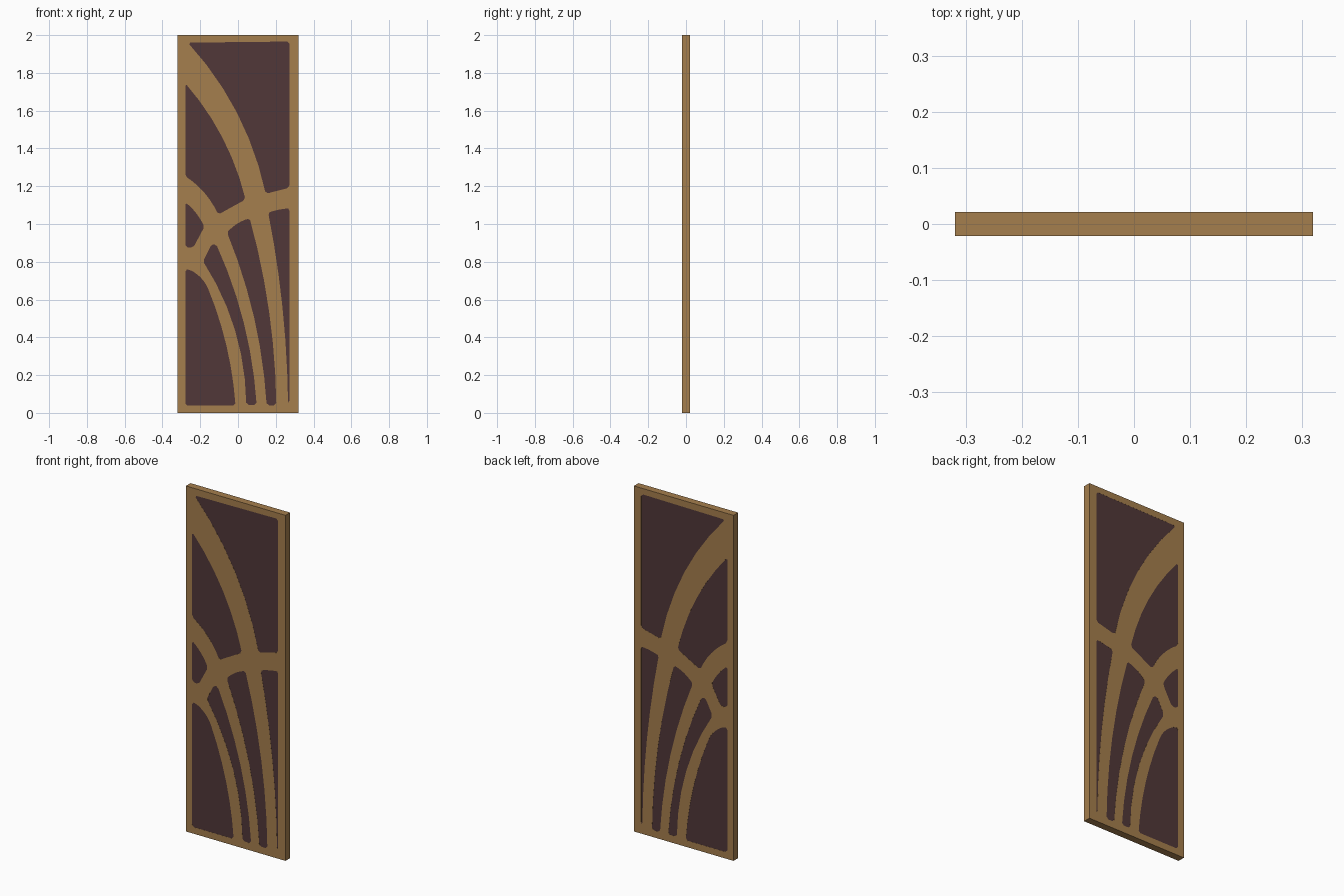
import bpy, bmesh
from mathutils import Vector

if "Cube" in bpy.data.objects:
    bpy.data.objects.remove(bpy.data.objects["Cube"])

HALF_W, HEIGHT, HALF_T = 0.319, 2.0, 0.021
L, R = -0.279, 0.272  # inner sides of the border


def material(name, rgb):
    m = bpy.data.materials.new(name)
    m.diffuse_color = (*rgb, 1.0)
    m.use_nodes = True
    m.node_tree.nodes["Principled BSDF"].inputs["Base Color"].default_value = m.diffuse_color
    return m


wood = material("warm wood", (0.376, 0.209, 0.074))
dark = material("dark brown panel", (0.082, 0.039, 0.040))


def bowed_outline(corners, segments=6, soften=0.012):
    """Clockwise corners (x, z, bow); bow swells the edge to the next corner."""
    pts, is_corner = [], []
    for i, (x, z, bow) in enumerate(corners):
        a, b = Vector((x, z)), Vector(corners[(i + 1) % len(corners)][:2])
        d = (b - a).normalized()
        out = Vector((-d.y, d.x))
        n = segments if bow else 1
        for k in range(n):
            t = k / n
            pts.append(a.lerp(b, t) + out * bow * 4 * t * (1 - t))
            is_corner.append(k == 0)
    result = []
    for i, p in enumerate(pts):  # clip the sharp corners
        if not is_corner[i]:
            result.append(p)
            continue
        for q in (pts[i - 1], pts[(i + 1) % len(pts)]):
            length = (q - p).length
            result.append(p + (q - p) / length * min(soften, 0.35 * length))
    return result


def slab(name, outlines, half_depth, mat):
    """Extrude flat outlines; outlines inside the first become holes."""
    cu = bpy.data.curves.new(name, 'CURVE')
    cu.dimensions = '2D'
    cu.fill_mode = 'BOTH'
    cu.extrude = half_depth
    for pts in outlines:
        sp = cu.splines.new('POLY')
        sp.points.add(len(pts) - 1)
        for p, (x, z) in zip(sp.points, pts):
            p.co = (x, z, 0, 1)
        sp.use_cyclic_u = True
        sp.use_smooth = False
    tmp = bpy.data.objects.new(name + "_curve", cu)
    bpy.context.collection.objects.link(tmp)
    dg = bpy.context.evaluated_depsgraph_get()
    me = bpy.data.meshes.new_from_object(tmp.evaluated_get(dg))
    bpy.data.objects.remove(tmp)
    bm = bmesh.new()
    bm.from_mesh(me)
    bmesh.ops.remove_doubles(bm, verts=bm.verts, dist=1e-5)
    for v in bm.verts:  # stand the slab up, front towards -y
        x, y, z = v.co
        v.co = (x, -z, y)
    bmesh.ops.recalc_face_normals(bm, faces=bm.faces)
    for f in bm.faces:
        f.smooth = False
        f.material_index = 0
    bm.to_mesh(me)
    bm.free()
    me.materials.clear()
    me.materials.append(mat)
    ob = bpy.data.objects.new(name, me)
    bpy.context.collection.objects.link(ob)


holes = []


def pane(name, *corners):
    """Dark pane, all but flush with the wood on both sides."""
    pts = bowed_outline(corners)
    holes.append(pts)
    slab(name, [pts], HALF_T - 0.0005, dark)


# Dark fields between the curved wooden branches
pane("top_pane", (-0.265, 1.96, 0), (R, 1.966, 0), (R, 1.192, 0), (0.147, 1.16, -0.061))
pane("upper_left_pane", (L, 1.745, 0.042), (0.04, 1.13, 0), (-0.105, 1.05, -0.02), (L, 1.253, 0))
pane("left_diamond_pane", (L, 1.115, 0.01), (-0.178, 0.985, 0), (-0.238, 0.873, 0), (L, 0.878, 0))
pane("inner_slot_pane", (-0.185, 0.803, 0), (-0.14, 0.893, 0), (-0.115, 0.892, 0.04),
     (0.099, 0.042, 0), (0.044, 0.042, -0.057))
pane("middle_slot_pane", (-0.058, 0.955, 0.011), (0.062, 1.03, 0.032),
     (0.203, 0.04, 0), (0.152, 0.04, -0.039))
pane("right_slot_pane", (0.16, 1.06, 0.004), (R, 1.083, 0), (R, 0.055, 0), (0.265, 0.055, -0.023))
pane("lower_left_pane", (L, 0.76, 0), (-0.255, 0.757, 0.012), (-0.16, 0.662, 0.026),
     (-0.013, 0.038, 0), (L, 0.038, 0))

# Wooden frame with its branches, pierced by every pane
border = [(-HALF_W, 0), (HALF_W, 0), (HALF_W, HEIGHT), (-HALF_W, HEIGHT)]
slab("wooden_frame", [border] + holes, HALF_T, wood)
